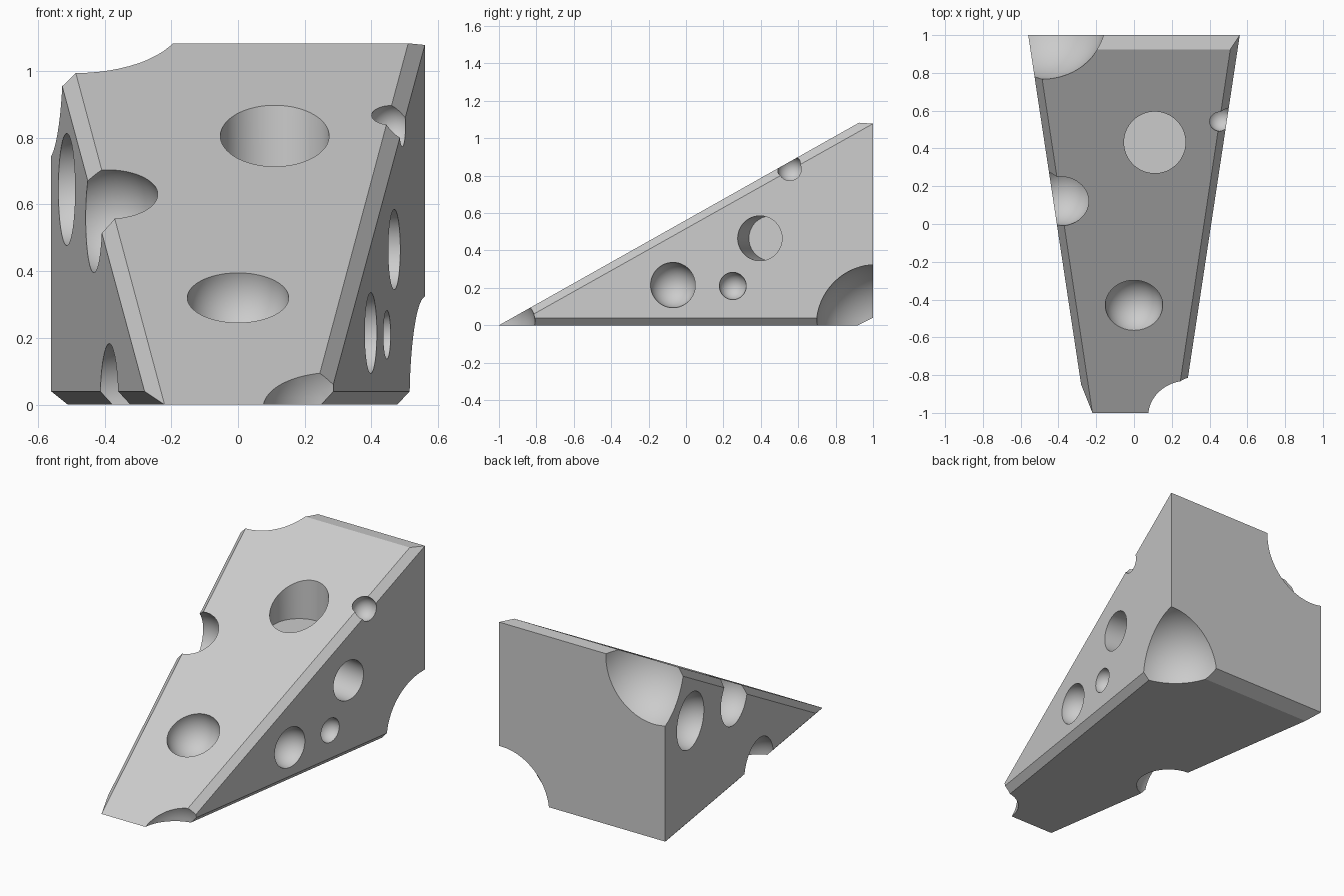
import bpy, bmesh, math
from mathutils import Vector

if "Cube" in bpy.data.objects:
    bpy.data.objects.remove(bpy.data.objects["Cube"])

# Wedge body: convex hull of a chamfered half profile, mirrored in x
half = [(0.22, -1, 0), (0.28, -0.85, 0.04), (0.51, 0.925, 1.083), (0.56, 1, 1.078),
        (0.51, 0.92, 0), (0.56, 1, 0.04)]
bm = bmesh.new()
for s in (-1, 1):
    for x, y, z in half:
        bm.verts.new((s * x, y, z))
bmesh.ops.convex_hull(bm, input=bm.verts)
bmesh.ops.dissolve_limit(bm, angle_limit=math.radians(1), verts=bm.verts, edges=bm.edges)
bmesh.ops.recalc_face_normals(bm, faces=bm.faces)
me = bpy.data.meshes.new("cheese_wedge")
bm.to_mesh(me)
bm.free()
wedge = bpy.data.objects.new("cheese_wedge", me)
bpy.context.collection.objects.link(wedge)

cutters = []


def ball(x, y, z, r):
    bpy.ops.mesh.primitive_uv_sphere_add(segments=64, ring_count=32, radius=r, location=(x, y, z))
    cutters.append(bpy.context.object)


def bore(start, end, r):
    a, b = Vector(start), Vector(end)
    bpy.ops.mesh.primitive_cylinder_add(vertices=64, radius=r, depth=(b - a).length, location=(a + b) / 2)
    ob = bpy.context.object
    ob.rotation_euler = (b - a).to_track_quat('Z', 'Y').to_euler()
    cutters.append(ob)


# Round bites and bubbles
for b in [(-0.485, 1.1, 1.06, 0.34),      # top back corner
          (0.545, 1.02, 0.0, 0.325),      # bottom back corner
          (0.29, -1.02, 0.0, 0.215),      # front corner
          (-0.39, 0.16, 0.56, 0.17),      # left top edge
          (-0.385, -0.15, 0.0, 0.183),    # left bottom edge
          (-0.52, 0.69, 0.645, 0.168),    # left side
          (0.0, -0.43, 0.32, 0.152),      # front of slope
          (0.46, 0.56, 0.835, 0.07),      # right top edge
          (0.398, -0.07, 0.215, 0.121),   # right side
          (0.446, 0.25, 0.21, 0.073)]:
    ball(*b)

# Straight flat-bottomed holes in the slope and the right side
bore((0.11, 0.432, 1.2), (0.11, 0.432, 0.655), 0.163)
bore((0.567, 0.38, 0.465), (0.072, 0.455, 0.465), 0.12)

for c in cutters:
    c.name = "hole_cutter"
    c.hide_render = True
    m = wedge.modifiers.new("hole", 'BOOLEAN')
    m.operation = 'DIFFERENCE'
    m.solver = 'EXACT'
    m.object = c

# Bake the holes and remove the cutters
dg = bpy.context.evaluated_depsgraph_get()
baked = bpy.data.meshes.new_from_object(wedge.evaluated_get(dg))
wedge.modifiers.clear()
wedge.data = baked
for c in cutters:
    bpy.data.objects.remove(c)
bpy.ops.object.select_all(action='DESELECT')
wedge.select_set(True)
bpy.context.view_layer.objects.active = wedge
bpy.ops.object.shade_smooth_by_angle(angle=math.radians(25))
